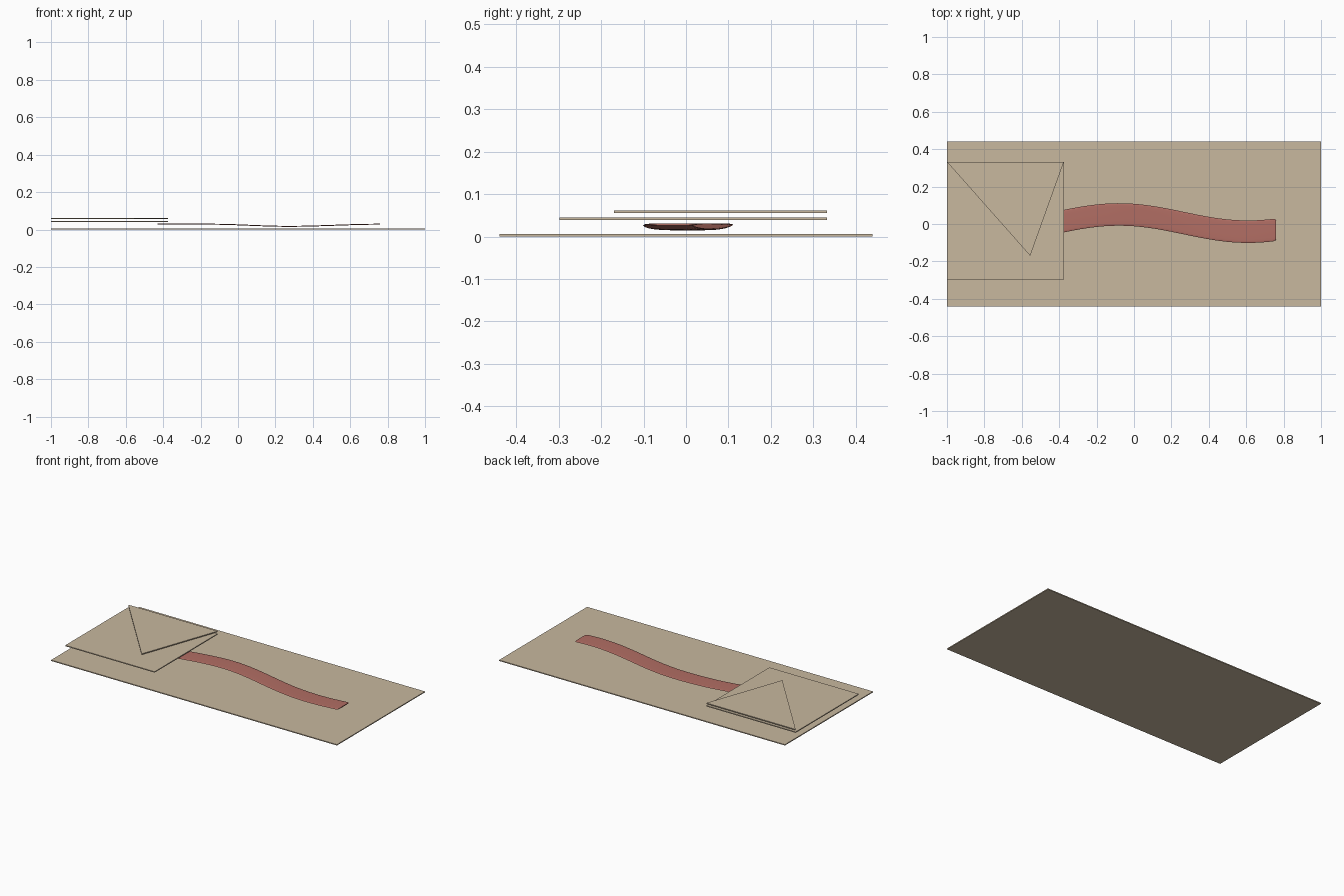
import bpy, bmesh, math

if "Cube" in bpy.data.objects:
    bpy.data.objects.remove(bpy.data.objects["Cube"])


def material(name, srgb):
    m = bpy.data.materials.new(name)
    m.diffuse_color = [((c / 255 + 0.055) / 1.055) ** 2.4 for c in srgb] + [1]
    m.use_nodes = True
    m.node_tree.nodes["Principled BSDF"].inputs["Base Color"].default_value = m.diffuse_color
    return m


tan = material("tan paper", (200, 184, 159))
red = material("dusty red", (178, 110, 100))


def make_object(name, bm, mat):
    bmesh.ops.recalc_face_normals(bm, faces=bm.faces)
    me = bpy.data.meshes.new(name)
    bm.to_mesh(me)
    bm.free()
    me.materials.append(mat)
    ob = bpy.data.objects.new(name, me)
    bpy.context.collection.objects.link(ob)
    return ob


def sheet(name, outline, z0, z1, mat):
    """Extrude a flat outline into a thin sheet."""
    bm = bmesh.new()
    low = [bm.verts.new((x, y, z0)) for x, y in outline]
    high = [bm.verts.new((x, y, z1)) for x, y in outline]
    bm.faces.new(low)
    bm.faces.new(high)
    n = len(outline)
    for i in range(n):
        j = (i + 1) % n
        bm.faces.new((low[i], low[j], high[j], high[i]))
    return make_object(name, bm, mat)


def rect(x0, x1, y0, y1):
    return [(x0, y0), (x1, y0), (x1, y1), (x0, y1)]


# Paper sheets: base, square panel and triangular flap
sheet("base_sheet", rect(-1, 1, -0.44, 0.44), 0.0, 0.006, tan)
sheet("square_panel", rect(-1, -0.375, -0.298, 0.332), 0.039, 0.045, tan)
sheet("triangle_flap", [(-1, 0.332), (-0.555, -0.17), (-0.375, 0.332)], 0.055, 0.061, tan)

# Wavy ribbon: thin rounded section swept along a gentle S
X0, X1, HALF, THICK, CORNER = -0.43, 0.76, 0.06, 0.0025, 0.015
STEPS, SIDES = 64, 16


def centre(x):
    y = 0.005 + 0.046 * math.cos((x + 0.08) * math.pi / 0.69)
    if x < 0.27:
        t = max(0, (x + 0.15) / 0.42)
    else:
        t = 1 - (x - 0.27) / 0.49
    return y, 0.0285 - 0.0115 * (t * t * (3 - 2 * t))


bm = bmesh.new()
rings = []
for i in range(STEPS + 1):
    # samples cluster at both ends so the corners round off
    x = X0 + (X1 - X0) * (1 - math.cos(math.pi * i / STEPS)) / 2
    y, z = centre(x)
    d = min(x - X0, X1 - x, CORNER)
    half = HALF - CORNER + math.sqrt(max(0, CORNER ** 2 - (CORNER - d) ** 2))
    ring = []
    for k in range(SIDES):
        a = 2 * math.pi * k / SIDES
        c, s = math.cos(a), math.sin(a)
        py = half * math.copysign(abs(c) ** 0.6, c)
        pz = THICK * math.copysign(abs(s) ** 0.6, s)
        ring.append(bm.verts.new((x, y + py, z + pz)))
    rings.append(ring)
for a, b in zip(rings, rings[1:]):
    for k in range(SIDES):
        m = (k + 1) % SIDES
        bm.faces.new((a[k], a[m], b[m], b[k]))
bm.faces.new(rings[0])
bm.faces.new(rings[-1])
ribbon = make_object("ribbon", bm, red)
bpy.context.view_layer.objects.active = ribbon
ribbon.select_set(True)
bpy.ops.object.shade_smooth_by_angle(angle=math.radians(40))
